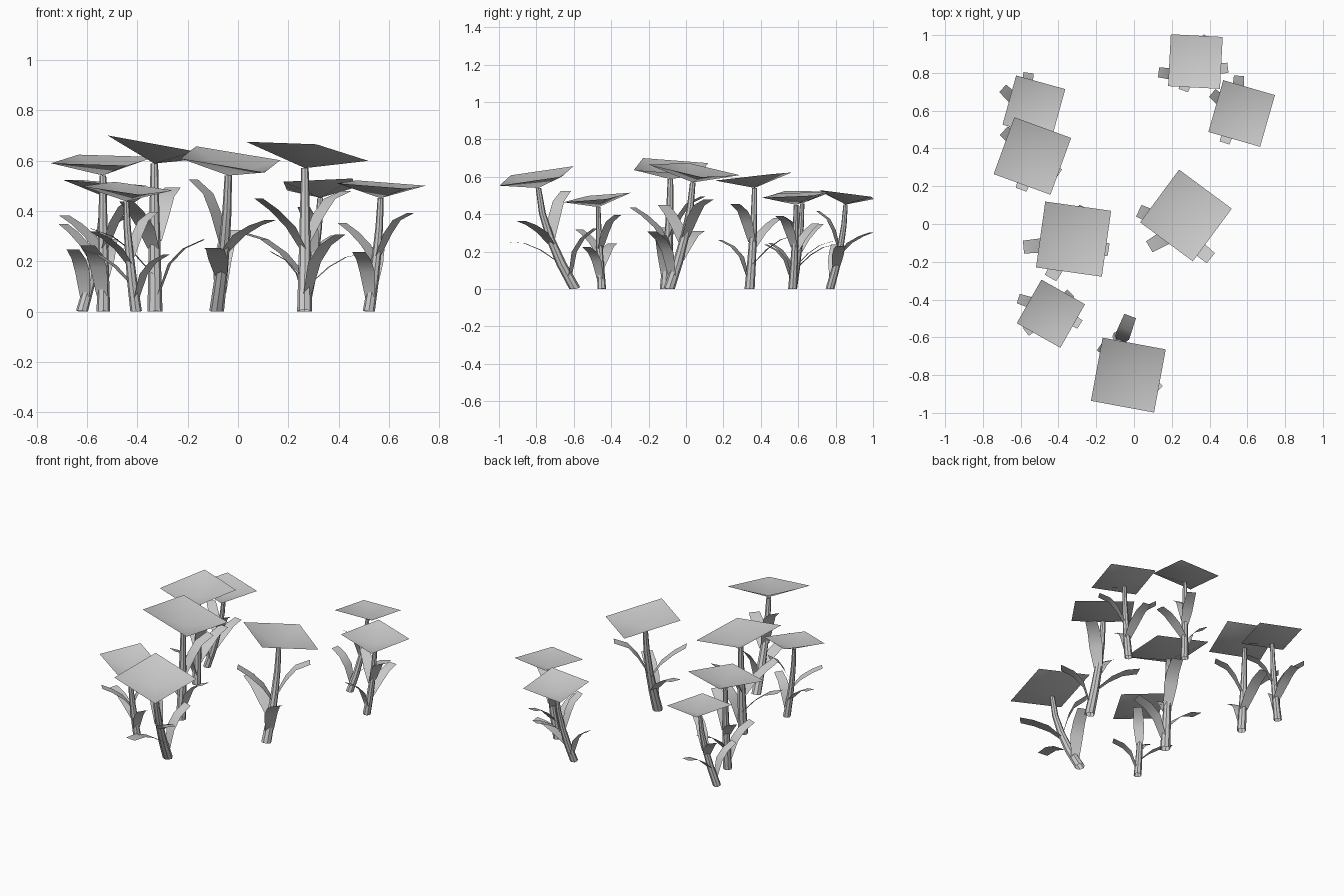
import bpy, math
from mathutils import Vector

if "Cube" in bpy.data.objects:
    bpy.data.objects.remove(bpy.data.objects["Cube"])

# base xy, head centre, head turn, head side, head slope xy, leaf turn, scale
PLANTS = [
    ((.26, .77), (.325, .86, .505), -3, .275, (.04, -.13), -178, .78),
    ((.52, .57), (.57, .585, .505), -16, .285, (-.06, .06), -100, .80),
    ((-.62, .57), (-.53, .62, .512), -15.5, .27, (-.08, .02), -103, .79),
    ((-.535, .34), (-.538, .36, .602), -20, .32, (.01, .11), -102, .90),
    ((-.33, -.11), (-.32, -.08, .655), -8, .352, (-.19, -.05), 0, 1.0),
    ((.265, -.09), (.275, .045, .637), -36.5, .347, (-.136, -.135), -30, 1.0),
    ((-.405, -.45), (-.44, -.475, .49), -29.5, .265, (-.08, .12), -23, .77),
    ((-.085, -.595), (-.03, -.80, .605), -10.5, .34, (-.135, .17), 78, .97),
]
# leaf bearing and side profile (reach, height) from the stem outwards
LEAVES = [
    (185, [(.01, .15), (.09, .24), (.17, .30), (.255, .33)]),
    (240, [(.01, .25), (.07, .33), (.15, .39), (.225, .43)]),
    (351, [(.015, .07), (.06, .19), (.12, .25), (.20, .285)]),
    (68, [(.01, .28), (.06, .39), (.11, .46), (.19, .50)]),
]
LEAF_HALF_WIDTH = [.026, .040, .038, .034]
SIDES = 8


def make(name, verts, faces):
    me = bpy.data.meshes.new(name)
    me.from_pydata(verts, [], faces)
    me.update()
    ob = bpy.data.objects.new(name, me)
    bpy.context.collection.objects.link(ob)
    for p in me.polygons:
        p.use_smooth = True
    me.set_sharp_from_angle(angle=math.radians(40))
    return ob


for n, (base, centre, turn, side, slope, leaf_turn, s) in enumerate(PLANTS, 1):
    base, c = Vector((*base, 0)), Vector(centre)
    gx, gy = slope
    apex = c - .068 * s * Vector((-gx, -gy, 1)).normalized()

    # shallow four-sided cup as flower head
    verts = [apex]
    for k in range(4):
        a = math.radians(turn + 45 + 90 * k)
        dx, dy = side / math.sqrt(2) * math.cos(a), side / math.sqrt(2) * math.sin(a)
        verts.append(c + Vector((dx, dy, gx * dx + gy * dy)))
    make(f"flower_head_{n}", verts, [(0, 1 + k, 1 + (k + 1) % 4) for k in range(4)])

    # curved tapering stem
    lean = apex - base

    def stem(t):
        h = 1 - (1 - t) ** 1.6
        return base + Vector((lean.x * h, lean.y * h, lean.z * t))

    verts, rings = [], [0, .25, .5, .75, 1]
    for t in rings:
        r = s * (.030 - .015 * t)
        for k in range(SIDES):
            a = math.tau * k / SIDES
            dx, dy = r * math.cos(a), r * math.sin(a)
            tilt = -(dx * lean.x + dy * lean.y) / lean.z * (1 - t)
            verts.append(stem(t) + Vector((dx, dy, max(tilt, 0) if t == 0 else tilt)))
    faces = [(i * SIDES + k, i * SIDES + (k + 1) % SIDES,
              (i + 1) * SIDES + (k + 1) % SIDES, (i + 1) * SIDES + k)
             for i in range(len(rings) - 1) for k in range(SIDES)]
    make(f"stem_{n}", verts, faces)

    # four bent leaves, drooping with the lean of the stem
    for m, (bearing, profile) in enumerate(LEAVES, 1):
        a = math.radians(bearing + leaf_turn)
        out = Vector((math.cos(a), math.sin(a), 0))
        across = Vector((-out.y, out.x, 0))
        z0 = profile[0][1] * s
        root = stem(z0 / lean.z)
        droop = out.dot(lean) / lean.z
        verts = []
        for (r, z), w in zip(profile, LEAF_HALF_WIDTH):
            rise = z * s - z0
            p = root + out * (r * s + rise * droop * .6)
            p.z += rise - r * s * droop * .8
            verts += [p - across * w * s, p + across * w * s]
        make(f"leaf_{n}_{m}", verts,
             [(2 * i, 2 * i + 2, 2 * i + 3, 2 * i + 1) for i in range(3)])
